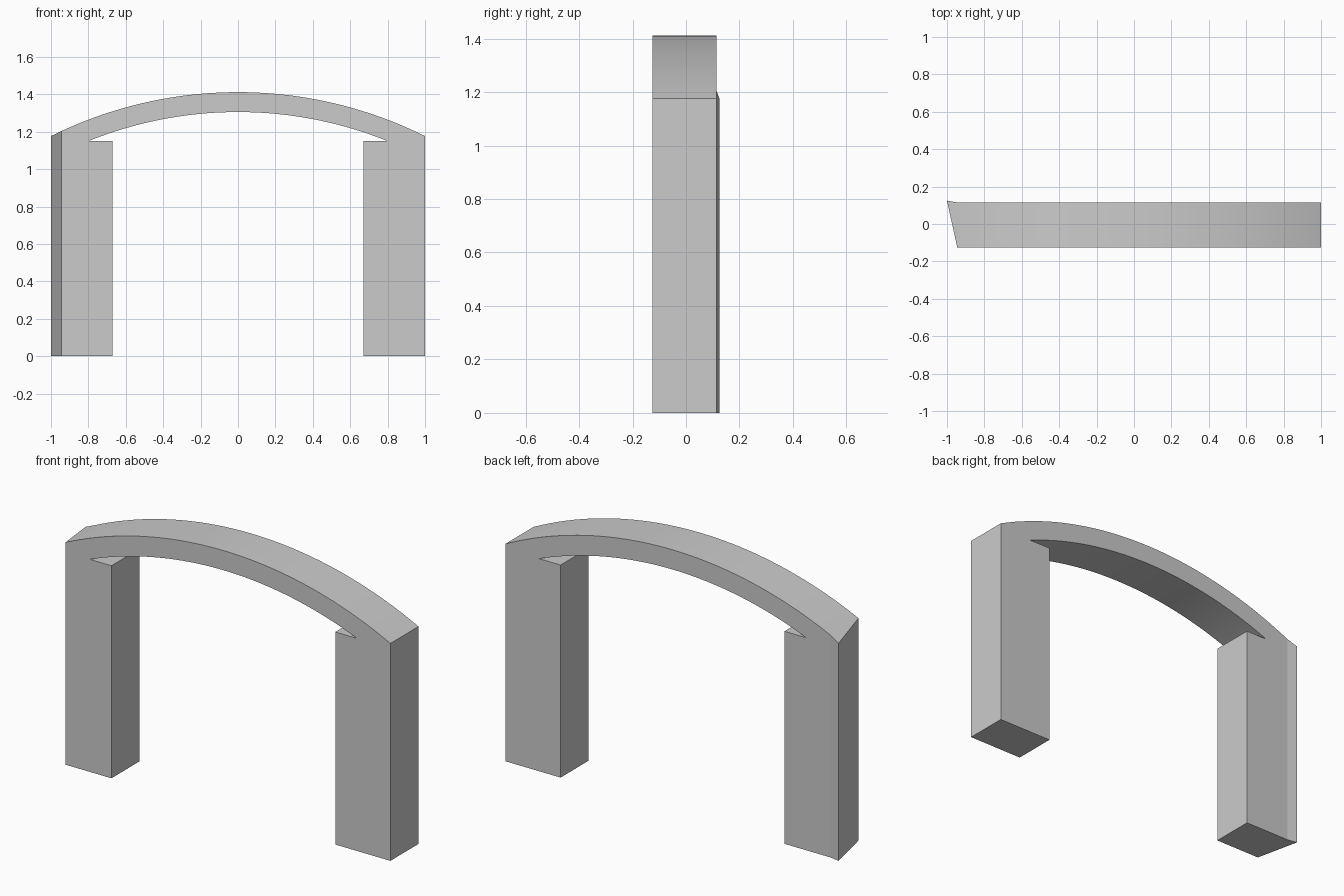
import bpy, bmesh, math
from mathutils import Vector

if "Cube" in bpy.data.objects:
    bpy.data.objects.remove(bpy.data.objects["Cube"])

CENTRE_Z = -0.833          # shared centre of both arch curves
R_OUT, R_IN = 2.2445, 2.138
SEGS = 40


def arc(radius, half_width):
    """Points of an arc from -half_width to +half_width."""
    a = math.asin(half_width / radius)
    return [(radius * math.sin(t), CENTRE_Z + radius * math.cos(t))
            for t in (-a + 2 * a * i / SEGS for i in range(SEGS + 1))]


def prism(name, points, offset):
    """Extrude a closed loop of 3D points along offset."""
    bm = bmesh.new()
    face = bm.faces.new([bm.verts.new(p) for p in points])
    ext = bmesh.ops.extrude_face_region(bm, geom=[face])
    moved = [g for g in ext["geom"] if isinstance(g, bmesh.types.BMVert)]
    bmesh.ops.translate(bm, vec=Vector(offset), verts=moved)
    bmesh.ops.recalc_face_normals(bm, faces=bm.faces[:])
    mesh = bpy.data.meshes.new(name)
    bm.to_mesh(mesh)
    bm.free()
    obj = bpy.data.objects.new(name, mesh)
    bpy.context.collection.objects.link(obj)
    return obj


# Front outline: curved top, two piers, notches where the inner curve springs
inner = arc(R_IN, 0.8)
outline = ([(-1, 0)] + arc(R_OUT, 1.0) + [(1, 0), (0.67, 0), (0.67, 1.15)]
           + inner[::-1] + [(-0.67, 1.15), (-0.67, 0)])
arch = prism("arch_with_piers", [(x, -0.2, z) for x, z in outline], (0, 0.4, 0))

# Plan outline: slanted left end with a small flare at the back corner
plan = [(-0.945, -0.125), (1.1, -0.125), (1.1, 0.115), (-0.945, 0.115), (-1, 0.125)]
cutter = prism("plan_cutter", [(x, y, -0.5) for x, y in plan], (0, 0, 2.5))
cutter.hide_render = True

# Trim the arch to the plan
bpy.context.view_layer.objects.active = arch
arch.select_set(True)
trim = arch.modifiers.new("trim", 'BOOLEAN')
trim.operation = 'INTERSECT'
trim.solver = 'EXACT'
trim.object = cutter
bpy.ops.object.modifier_apply(modifier=trim.name)
bpy.data.objects.remove(cutter)
bpy.ops.object.shade_smooth_by_angle(angle=math.radians(8))
